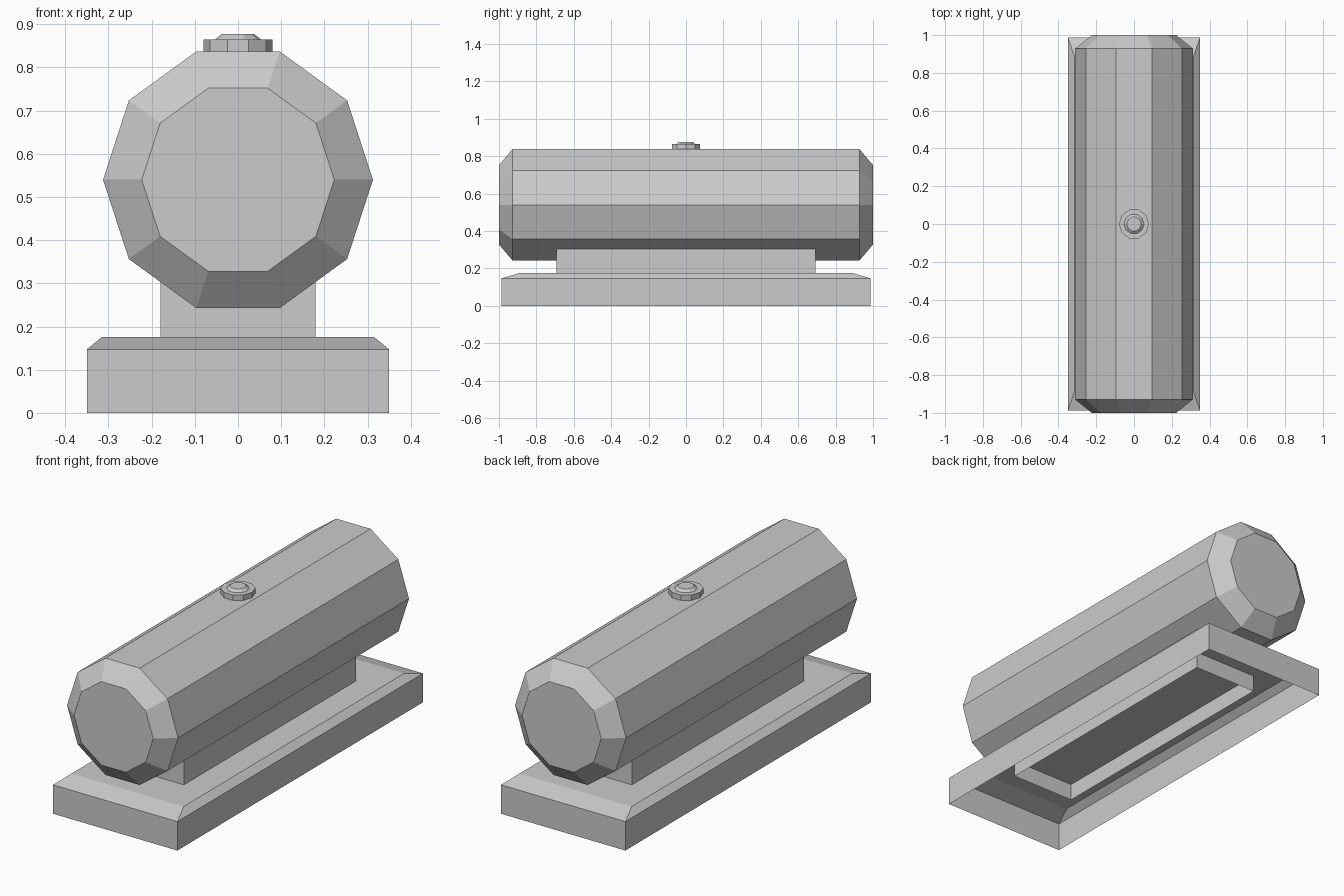
import bpy, bmesh
from math import cos, sin, tau

if "Cube" in bpy.data.objects:
    bpy.data.objects.remove(bpy.data.objects["Cube"])


def loft(name, rings, cap_start=True, cap_end=True):
    """Skin a stack of equal-length point rings, optionally closing the ends."""
    bm = bmesh.new()
    loops = [[bm.verts.new(p) for p in ring] for ring in rings]
    n = len(loops[0])
    for a, b in zip(loops, loops[1:]):
        for i in range(n):
            j = (i + 1) % n
            bm.faces.new((a[i], a[j], b[j], b[i]))
    if cap_start:
        bm.faces.new(loops[0][::-1])
    if cap_end:
        bm.faces.new(loops[-1])
    bmesh.ops.recalc_face_normals(bm, faces=bm.faces)
    mesh = bpy.data.meshes.new(name)
    bm.to_mesh(mesh)
    bm.free()
    obj = bpy.data.objects.new(name, mesh)
    bpy.context.collection.objects.link(obj)
    return obj


def rect(hx, hy, z):
    return [(-hx, -hy, z), (hx, -hy, z), (hx, hy, z), (-hx, hy, z)]


def circle(r, n=10):
    return [(r * cos(tau * i / n), r * sin(tau * i / n)) for i in range(n)]


# Plinth: open underneath, chamfered top
loft("base", [rect(0.35, 0.987, 0), rect(0.35, 0.987, 0.147),
              rect(0.315, 0.887, 0.176)], cap_start=False)

# Saddle: open-bottomed block sunk into the base and reaching into the tank
loft("saddle", [rect(0.18, 0.692, 0.09), rect(0.18, 0.692, 0.31)], cap_start=False)

# Ten-sided tank lying along y with tapered ends
tank_profile = [(-1.0, 0.223), (-0.928, 0.3125), (0.928, 0.3125), (1.0, 0.223)]
loft("tank", [[(x, y, z + 0.54) for x, z in circle(r)] for y, r in tank_profile])

# Filler cap: flange with a small tapered lid
cap_profile = [(0.08, 0.825), (0.08, 0.865), (0.053, 0.865), (0.038, 0.877)]
loft("filler_cap", [[(x, y, z) for x, y in circle(r)] for r, z in cap_profile])
